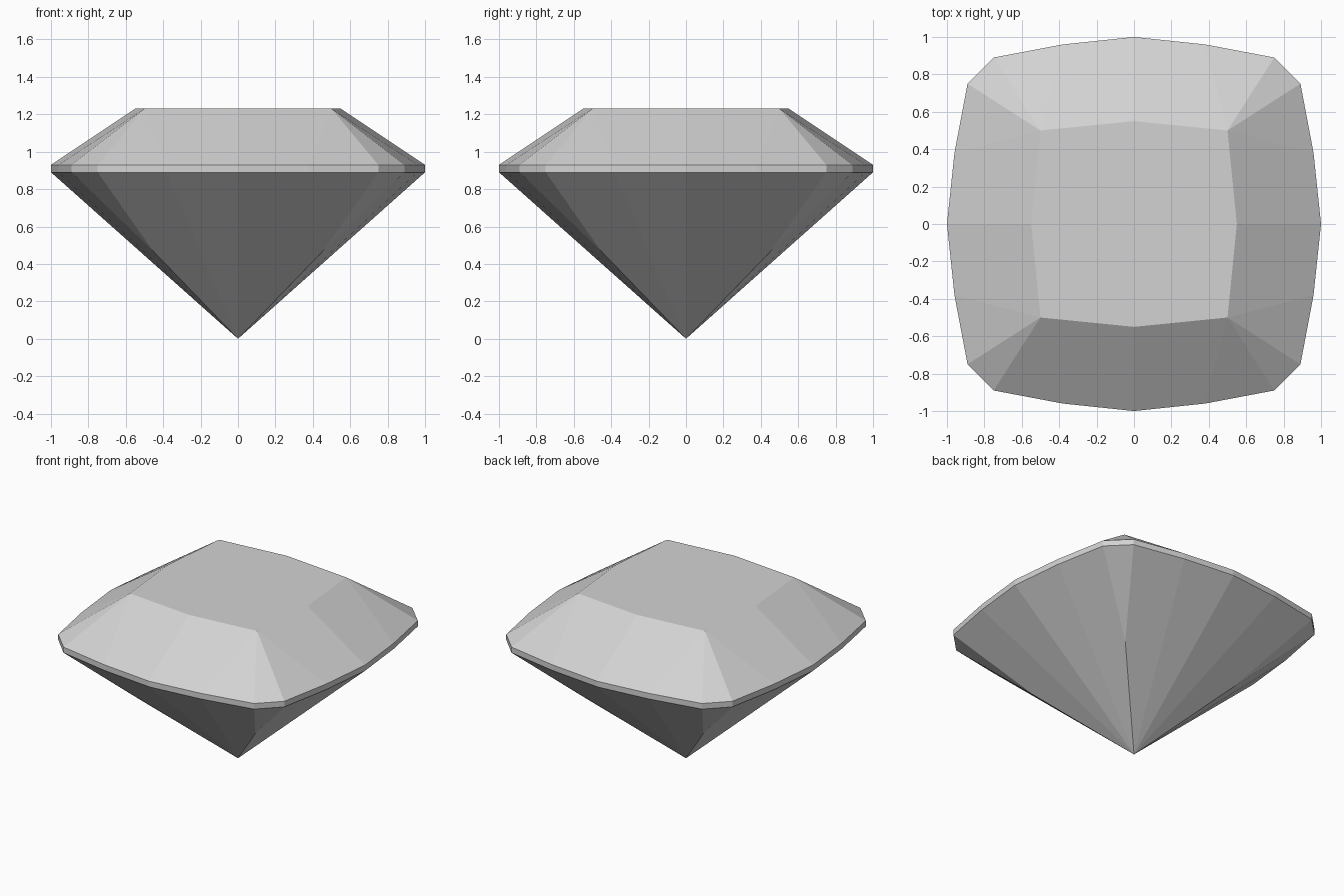
import bpy
import bmesh
from mathutils import Matrix, Vector

cube = bpy.data.objects.get("Cube")
if cube:
    bpy.data.objects.remove(cube)

TABLE_Z, GIRDLE_TOP, GIRDLE_LOW = 1.23, 0.93, 0.89

# Outlines for one quarter, repeated around the stone
QUARTER_GIRDLE = [(1, 0), (0.96, 0.38), (0.89, 0.75), (0.75, 0.89), (0.38, 0.96)]
QUARTER_TABLE = [(0.55, 0), (0.5, 0.5)]


def ring(bm, quarter, z):
    """Turn a quarter outline into a full ring of vertices at height z."""
    verts = []
    for turn in range(4):
        rotation = Matrix(((0, -1), (1, 0))) if turn else None
        points = [Vector(p) for p in quarter]
        for _ in range(turn):
            points = [rotation @ p for p in points]
        verts += [bm.verts.new((p.x, p.y, z)) for p in points]
    return verts


bm = bmesh.new()
table = ring(bm, QUARTER_TABLE, TABLE_Z)
upper = ring(bm, QUARTER_GIRDLE, GIRDLE_TOP)
lower = ring(bm, QUARTER_GIRDLE, GIRDLE_LOW)
corners = ring(bm, [(0.455, 0.455)], 0.47)
tip = bm.verts.new((0, 0, 0))
count = len(upper)

# Table and girdle band
bm.faces.new(table)
for i in range(count):
    j = (i + 1) % count
    bm.faces.new((lower[i], lower[j], upper[j], upper[i]))

for q in range(4):
    mid, corner, next_mid = (table[(2 * q + k) % 8] for k in range(3))
    u = [upper[(5 * q + k) % count] for k in range(6)]
    w = [lower[(5 * q + k) % count] for k in range(6)]
    # Crown: main facets beside a fan around each table corner
    bm.faces.new((mid, u[0], u[1], corner))
    for k in range(1, 4):
        bm.faces.new((corner, u[k], u[k + 1]))
    bm.faces.new((corner, u[4], u[5], next_mid))
    # Pavilion: long facets to the tip, short triangle at the corner
    c = corners[q]
    bm.faces.new((tip, w[1], w[0]))
    bm.faces.new((tip, c, w[2], w[1]))
    bm.faces.new((c, w[3], w[2]))
    bm.faces.new((tip, w[4], w[3], c))
    bm.faces.new((tip, w[5], w[4]))

bmesh.ops.recalc_face_normals(bm, faces=bm.faces)
mesh = bpy.data.meshes.new("cushion_cut_gem")
bm.to_mesh(mesh)
bm.free()

# Single pale grey material
grey = bpy.data.materials.new("pale_grey")
grey.use_nodes = True
colour = (0.65, 0.65, 0.65, 1)
grey.diffuse_color = colour
grey.node_tree.nodes["Principled BSDF"].inputs["Base Color"].default_value = colour
mesh.materials.append(grey)

gem = bpy.data.objects.new("cushion_cut_gem", mesh)
bpy.context.collection.objects.link(gem)
